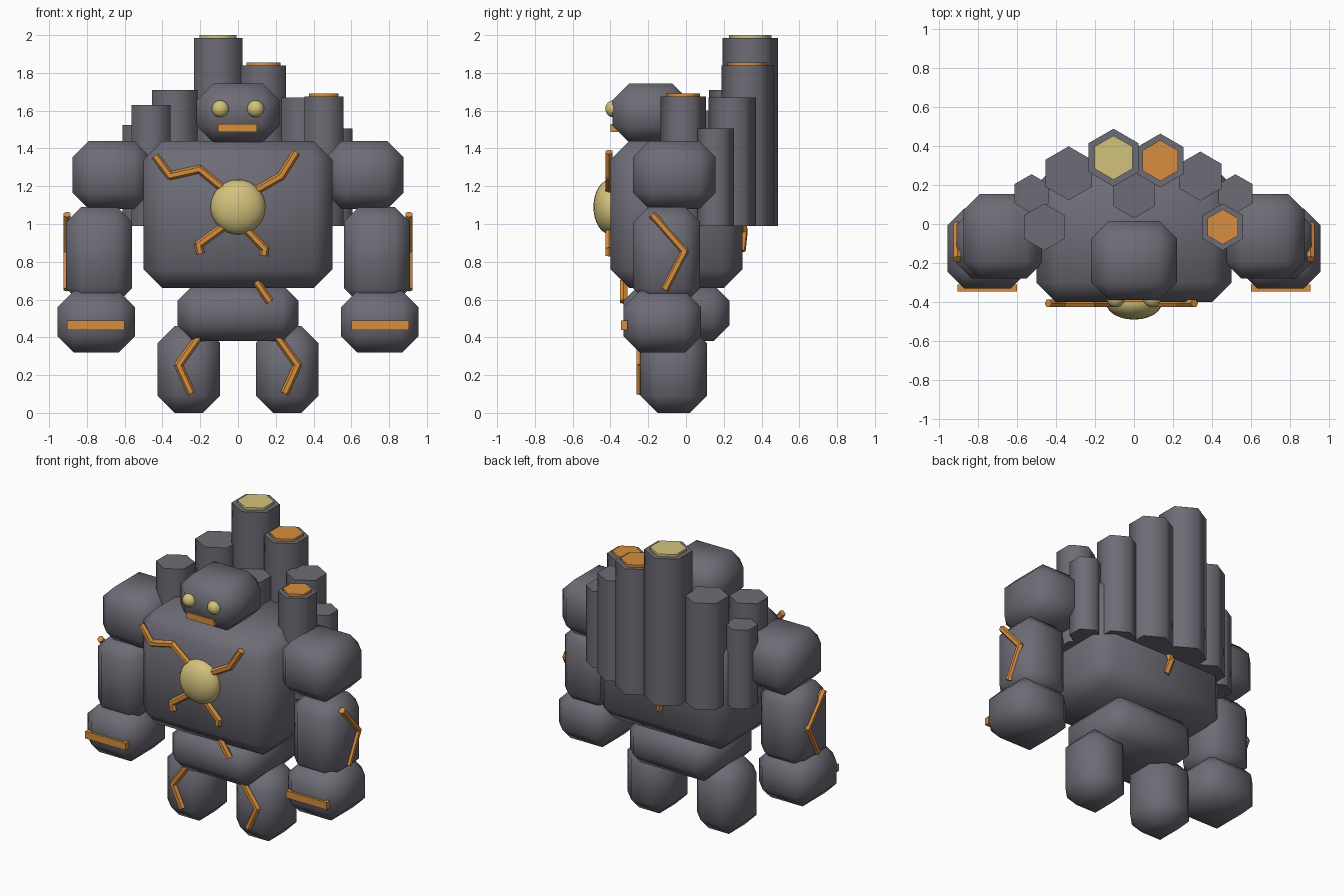
import bpy
import math
from mathutils import Vector

default = bpy.data.objects.get("Cube")
if default:
    bpy.data.objects.remove(default, do_unlink=True)


def material(name, r, g, b):
    m = bpy.data.materials.new(name)
    m.use_nodes = True
    m.diffuse_color = (r, g, b, 1)
    m.node_tree.nodes["Principled BSDF"].inputs["Base Color"].default_value = (r, g, b, 1)
    return m


STONE = material("dark_stone", 0.155, 0.148, 0.178)
GOLD = material("pale_gold", 0.65, 0.54, 0.2)
ORANGE = material("molten_orange", 0.68, 0.27, 0.05)


def finish(name, mat, smooth=True):
    ob = bpy.context.object
    ob.name = name
    ob.data.materials.append(mat)
    if smooth:
        bpy.ops.object.shade_smooth()
    return ob


def block(name, x, y, z, mat=STONE, bevel=0.0):
    """Box given by its (low, high) range on each axis, with chamfered edges."""
    spans = (x, y, z)
    bpy.ops.mesh.primitive_cube_add(size=1, location=[(a + b) / 2 for a, b in spans])
    ob = bpy.context.object
    ob.scale = [b - a for a, b in spans]
    bpy.ops.object.transform_apply(location=False, rotation=False, scale=True)
    finish(name, mat, bevel > 0)
    if bevel:
        mod = ob.modifiers.new("chamfer", "BEVEL")
        mod.width = bevel
        mod.segments = 1
    return ob


def hexagon(name, x, y, radius, low, high, mat):
    bpy.ops.mesh.primitive_cylinder_add(vertices=6, radius=radius, depth=high - low,
                                        location=(x, y, (low + high) / 2))
    finish(name, mat, False)
    bpy.ops.object.shade_smooth_by_angle(angle=math.radians(65))


def ball(name, location, scale, mat):
    bpy.ops.mesh.primitive_uv_sphere_add(segments=24, ring_count=16, radius=1, location=location)
    bpy.context.object.scale = scale
    finish(name, mat)


def crack(name, points, radius=0.022):
    """Chain of short rods along a jagged path."""
    for i, (a, b) in enumerate(zip(points, points[1:])):
        a, b = Vector(a), Vector(b)
        d = b - a
        bpy.ops.mesh.primitive_cylinder_add(vertices=6, radius=radius, depth=d.length + 0.015,
                                            location=(a + b) / 2,
                                            rotation=d.to_track_quat("Z", "Y").to_euler())
        finish(f"{name}_{i + 1}", ORANGE, False)


# Body and head
block("torso", (-0.5, 0.5), (-0.4, 0.3), (0.66, 1.44), bevel=0.1)
block("pelvis", (-0.32, 0.32), (-0.33, 0.23), (0.38, 0.68), bevel=0.085)
block("head", (-0.22, 0.22), (-0.39, 0.015), (1.43, 1.745), bevel=0.09)
block("mouth", (-0.105, 0.1), (-0.4, -0.36), (1.488, 1.53), ORANGE)
ball("chest_core", (0, -0.4, 1.09), (0.145, 0.09, 0.145), GOLD)

# Limbs, mirrored
for side, s in (("left", 1), ("right", -1)):
    def span(a, b):
        return tuple(sorted((s * a, s * b)))

    block(side + "_leg", span(0.095, 0.425), (-0.24, 0.11), (0, 0.46), bevel=0.09)
    block(side + "_shoulder", span(0.465, 0.875), (-0.28, 0.155), (1.08, 1.44), bevel=0.085)
    block(side + "_forearm", span(0.56, 0.91), (-0.28, 0.075), (0.58, 1.09), bevel=0.08)
    block(side + "_fist", span(0.545, 0.955), (-0.33, 0.08), (0.32, 0.645), bevel=0.085)
    block(side + "_knuckle_bar", span(0.6, 0.905), (-0.345, -0.31), (0.44, 0.488), ORANGE)
    ball(side + "_eye", (s * 0.093, -0.385, 1.61), (0.045, 0.042, 0.045), GOLD)
    crack(side + "_leg_crack", [(s * x, -0.243, z) for x, z in
                                ((0.21, 0.4), (0.315, 0.253), (0.25, 0.11))])
    crack(side + "_arm_crack", [(s * 0.905, y, z) for y, z in
                                ((-0.175, 1.045), (-0.008, 0.855), (-0.11, 0.66))])

# Cracks radiating from the chest core
chest_paths = (
    ((-0.435, 1.355), (-0.36, 1.255), (-0.205, 1.29), (-0.07, 1.18)),
    ((0.1, 1.18), (0.228, 1.253), (0.305, 1.375)),
    ((-0.085, 0.98), (-0.21, 0.89), (-0.2, 0.85)),
    ((0.045, 0.97), (0.142, 0.868), (0.137, 0.84)),
)
for i, path in enumerate(chest_paths):
    crack(f"chest_crack_{i + 1}", [(x, -0.407, z) for x, z in path])
crack("pelvis_crack", [(0.1, -0.33, 0.69), (0.165, -0.33, 0.595)])
crack("back_crack", [(0.03, 0.3, 1.13), (-0.04, 0.305, 0.96), (-0.01, 0.295, 0.865)])

# Basalt columns on the back: x, y, radius, top, cap radius, cap material
columns = (
    (-0.105, 0.34, 0.148, 1.985, 0.113, GOLD),
    (0.135, 0.325, 0.138, 1.84, 0.105, ORANGE),
    (-0.335, 0.26, 0.138, 1.71, 0, None),
    (0.34, 0.245, 0.126, 1.67, 0, None),
    (-0.525, 0.155, 0.1, 1.525, 0, None),
    (0.52, 0.155, 0.1, 1.505, 0, None),
    (-0.46, -0.015, 0.12, 1.63, 0, None),
    (0.455, -0.015, 0.12, 1.675, 0.09, ORANGE),
    (0, 0.15, 0.12, 1.6, 0, None),
)
for i, (x, y, r, top, cap_r, cap_mat) in enumerate(columns):
    hexagon(f"back_column_{i + 1}", x, y, r, 0.99, top, STONE)
    if cap_mat:
        hexagon(f"column_cap_{i + 1}", x, y, cap_r, top - 0.01, top + 0.016, cap_mat)
